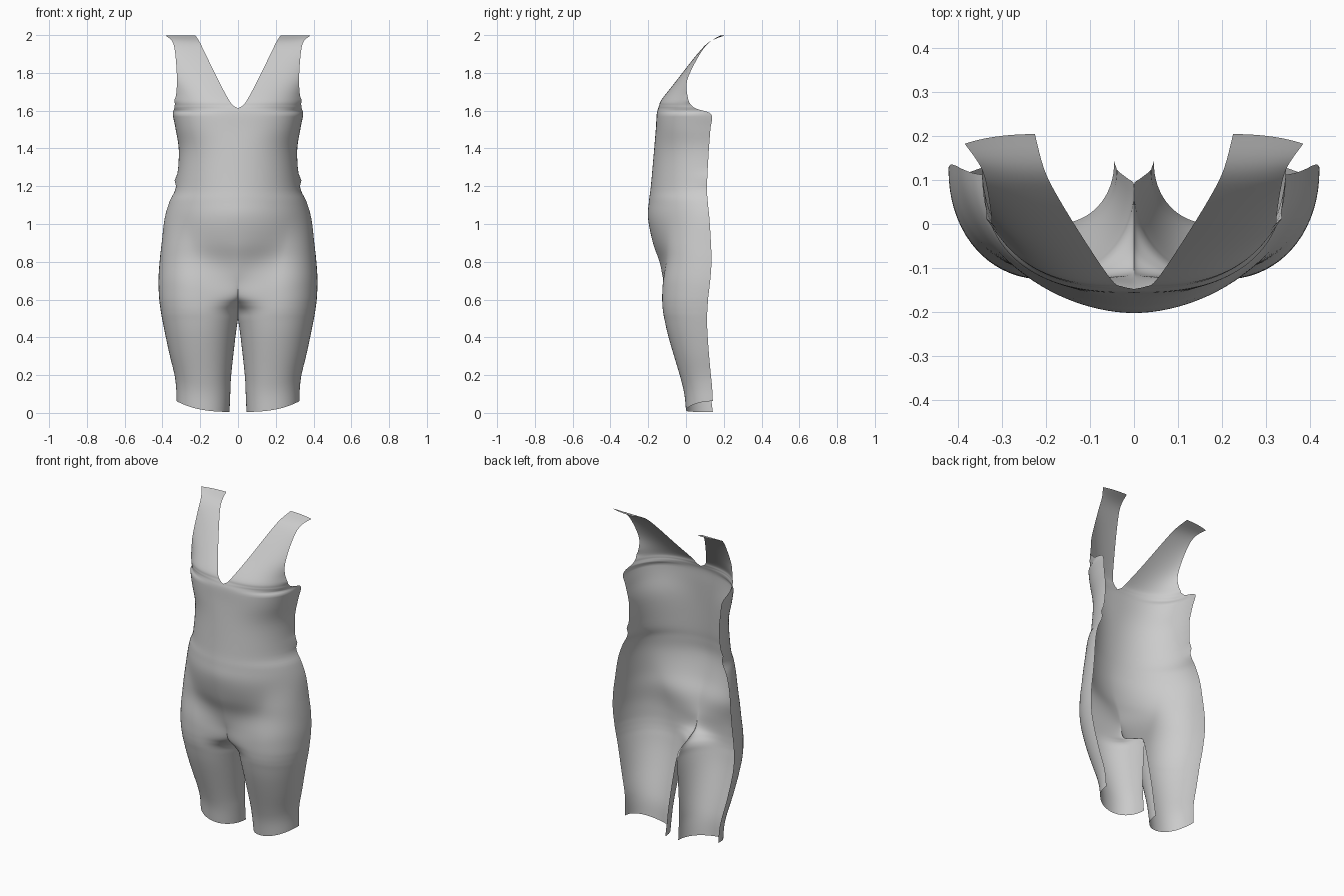
import bpy, bmesh, math

if "Cube" in bpy.data.objects:
    bpy.data.objects.remove(bpy.data.objects["Cube"])

# Garment sections, hem to strap: z, inner x, inner y, front y, outer x, outer y
ROWS = [
    (0.005, .045, .142, .000, .325, .142),
    (0.10, .041, .130, -.010, .328, .138),
    (0.20, .036, .120, -.034, .340, .130),
    (0.40, .014, .103, -.092, .382, .115),
    (0.50, .000, .090, -.115, .402, .111),
    (0.54, .000, .055, -.122, .409, .113),
    (0.575, .000, -.030, -.125, .414, .115),
    (0.615, .000, -.096, -.126, .418, .118),
    (0.70, .000, -.119, -.124, .421, .128),
    (0.80, .000, -.140, -.126, .415, .135),
    (0.90, .000, -.175, -.142, .404, .132),
    (1.03, .000, -.201, -.165, .388, .124),
    (1.12, .000, -.196, -.180, .362, .115),
    (1.20, .000, -.186, -.186, .328, .111),
    (1.38, .000, -.170, -.170, .313, .120),
    (1.50, .000, -.160, -.160, .330, .129),
    (1.58, .000, -.155, -.155, .345, .134),
    (1.61, .000, -.148, -.148, .338, .055),
    (1.627, .026, -.142, -.142, .335, .032),
    (1.66, .050, -.128, -.128, .330, .012),
    (1.76, .104, -.050, -.050, .323, .006),
    (1.90, .172, .060, .060, .332, .074),
    (1.965, .204, .125, .125, .347, .128),
    (1.998, .225, .204, .204, .384, .182),
]
STEPS, COLS = 5, 36


def spline(a, b, c, d, t):
    """Catmull-Rom blend of four table rows."""
    return [.5 * (2*q + (r-p)*t + (2*p-5*q+4*r-s)*t*t + (3*q-p-3*r+s)*t**3)
            for p, q, r, s in zip(a, b, c, d)]


def arc(x0, y0, x1, y1, t, power=.94, span=1.0):
    """Part of a rounded quarter section, flat at the first point."""
    def sc(f):
        a = f * math.pi / 2
        return max(0, math.sin(a)) ** power, 1 - max(0, math.cos(a)) ** power
    (s, c), (s1, c1) = sc(t * span), sc(span)
    return x0 + (x1 - x0) * s / s1, y0 + (y1 - y0) * c / c1


def point(row, u):
    z, xi, yi, yf, xo, ye = row
    xi = max(xi, 0)
    # the armhole cuts the torso section short
    d = max(0, z - 1.585)
    span = min(1, .68 + .32 * math.exp(-d / .035) - .5 * d)
    bust = math.exp(-((z - 1.56) / .14) ** 2)
    belly = math.exp(-((z - 1.03) / .15) ** 2)
    tx, ty = arc(xi, yi, xo, ye, u, .95 - .17 * bust + .12 * belly, span)
    xm = xi + (xo - xi) * .48
    v = 2 * u - 1                                        # leg section
    lx, ly = arc(xm, yf, xo, ye, v) if v > 0 else arc(xm, yf, xi, yi, -v)
    w = min(1, max(0, (1.0 + .1 * u - z) / .4))
    w = w * w * (3 - 2 * w)
    x, y = tx + (lx - tx) * w, ty + (ly - ty) * w
    # small side folds, and the hem rising to the outside
    fold = .016 * math.exp(-((z-1.24)/.018)**2) + .006 * math.exp(-((z-1.655)/.015)**2)
    x += fold * u ** 10
    z += .058 * (x / xo) ** 3 * max(0, 1 - z / .3)
    return x, y, min(z, 2.0)


# Interpolated rows
rows = []
for k in range(len(ROWS) - 1):
    quad = [ROWS[min(max(k + o, 0), len(ROWS) - 1)] for o in (-1, 0, 1, 2)]
    rows += [spline(*quad, i / STEPS) for i in range(STEPS)]
rows.append(ROWS[-1])

# Half of the open front shell
bm = bmesh.new()
grid = []
for r in rows:
    line = [bm.verts.new(point(r, j / COLS)) for j in range(COLS + 1)]
    if .499 < r[0] < 1.6101:
        line[0].co.x = 0
    grid.append(line)
for a, b in zip(grid, grid[1:]):
    for j in range(COLS):
        bm.faces.new((a[j], a[j + 1], b[j + 1], b[j]))

# Mirror and weld along the centre seam
dup = bmesh.ops.duplicate(bm, geom=bm.verts[:] + bm.edges[:] + bm.faces[:])["geom"]
for v in dup:
    if isinstance(v, bmesh.types.BMVert):
        v.co.x *= -1
bmesh.ops.reverse_faces(bm, faces=[f for f in dup if isinstance(f, bmesh.types.BMFace)])
bmesh.ops.remove_doubles(bm, verts=[v for v in bm.verts if abs(v.co.x) < .001], dist=.0005)
for f in bm.faces:
    f.smooth = True

mesh = bpy.data.meshes.new("bodysuit_front")
bm.to_mesh(mesh)
bm.free()
bpy.context.collection.objects.link(bpy.data.objects.new("bodysuit_front", mesh))
